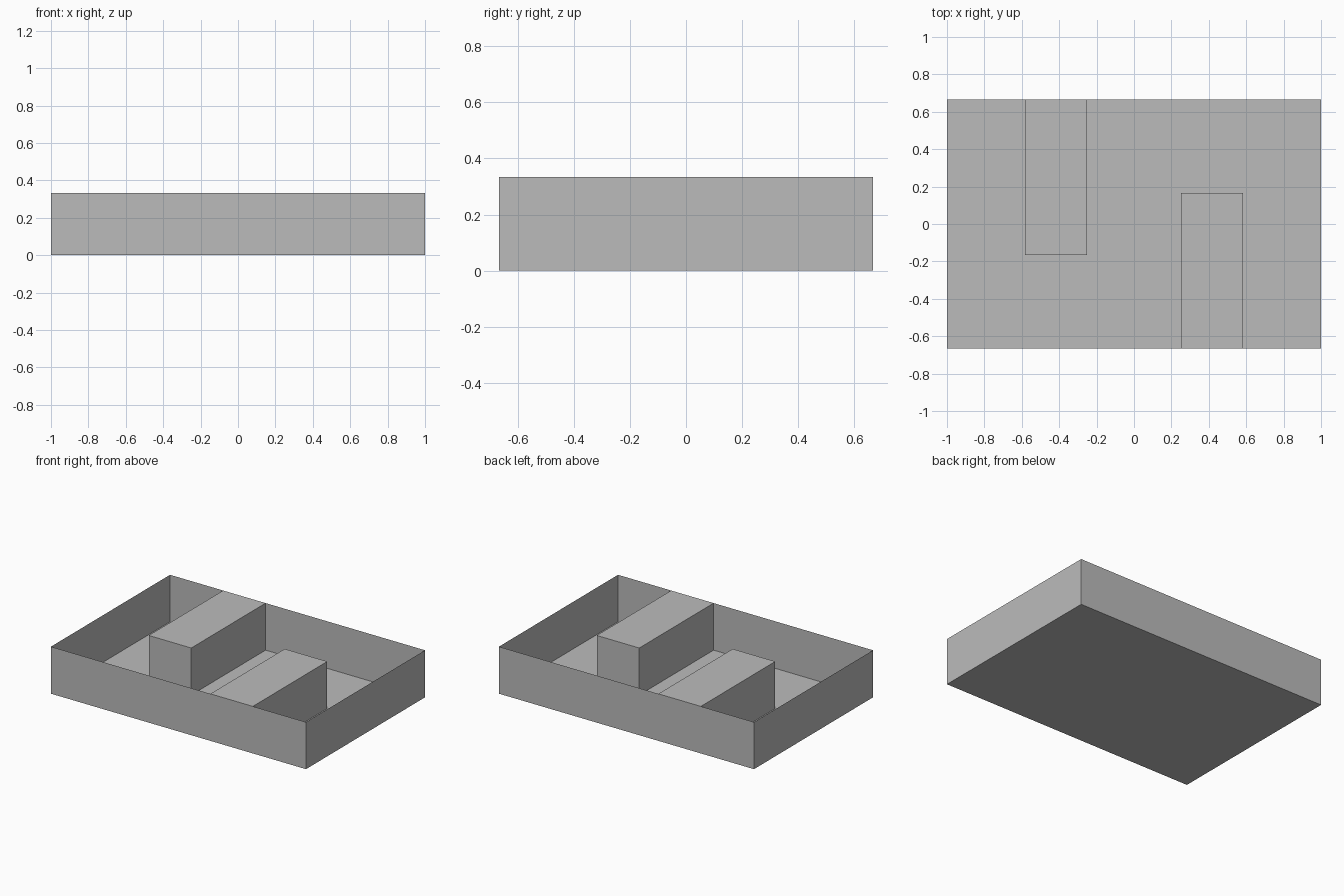
import bpy
import bmesh
from mathutils import Matrix, Vector

if "Cube" in bpy.data.objects:
    bpy.data.objects.remove(bpy.data.objects["Cube"], do_unlink=True)

HALF_X, HALF_Y, HEIGHT = 1.0, 2 / 3, 1 / 3

grey = bpy.data.materials.new("plain grey")
grey.use_nodes = True
colour = (0.5, 0.5, 0.5, 1)
grey.diffuse_color = colour
grey.node_tree.nodes["Principled BSDF"].inputs["Base Color"].default_value = colour


def shell(name, x0, x1, y0, y1, open_sides):
    """Sheet box standing on the ground, without the sides facing open_sides."""
    bm = bmesh.new()
    bmesh.ops.create_cube(bm, size=1)
    bm.normal_update()
    missing = [f for f in bm.faces
               if any(f.normal.dot(Vector(d)) > 0.9 for d in open_sides)]
    bmesh.ops.delete(bm, geom=missing, context='FACES')
    place = Matrix.Translation(((x0 + x1) / 2, (y0 + y1) / 2, HEIGHT / 2))
    size = Matrix.Diagonal((x1 - x0, y1 - y0, HEIGHT, 1))
    bm.transform(place @ size)
    mesh = bpy.data.meshes.new(name)
    bm.to_mesh(mesh)
    bm.free()
    mesh.materials.append(grey)
    obj = bpy.data.objects.new(name, mesh)
    bpy.context.collection.objects.link(obj)
    return obj


# Open tray: floor and four thin walls
shell("tray", -HALF_X, HALF_X, -HALF_Y, HALF_Y, [(0, 0, 1)])

# Two partition blocks, each joined to the floor and one long wall
shell("back_block", -0.583, -0.25, -1 / 6, HALF_Y, [(0, 0, -1), (0, 1, 0)])
shell("front_block", 0.25, 0.583, -HALF_Y, 1 / 6, [(0, 0, -1), (0, -1, 0)])
